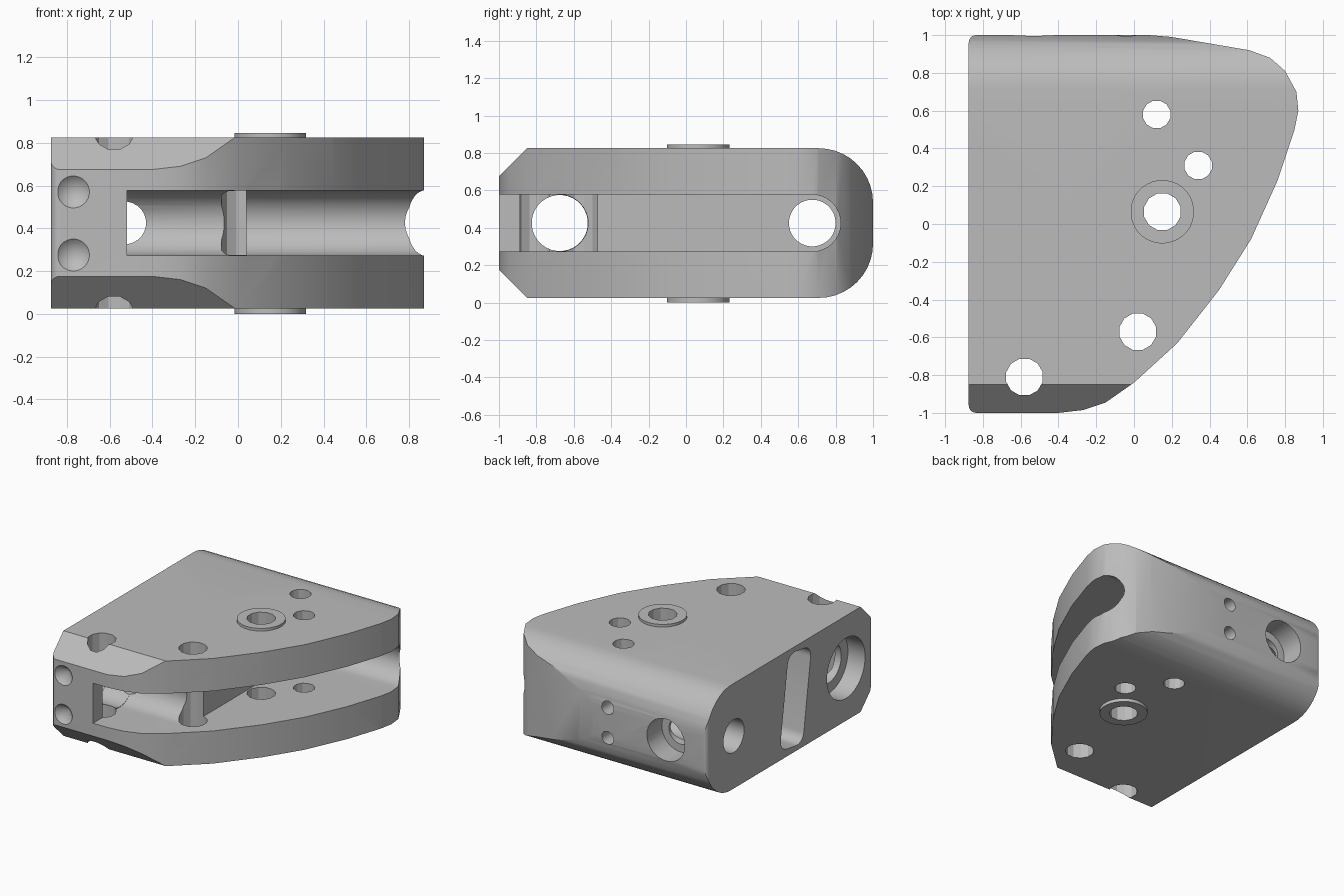
import bpy, bmesh, math

cube = bpy.data.objects.get("Cube")
if cube:
    bpy.data.objects.remove(cube, do_unlink=True)

steel = bpy.data.materials.new("satin grey")
steel.use_nodes = True
GREY = (0.5, 0.5, 0.5, 1)
steel.diffuse_color = GREY
steel.node_tree.nodes["Principled BSDF"].inputs["Base Color"].default_value = GREY

MID = 0.425   # height of the mid plane
BOTTOM, TOP = 0.025, 0.825


def prism(name, points, axis, lo, hi, tip=False):
    """Extrude a 2D outline along an axis, or taper it to a point."""
    place = {"x": lambda u, v, t: (t, u, v),
             "y": lambda u, v, t: (u, t, v),
             "z": lambda u, v, t: (u, v, t)}[axis]
    bm = bmesh.new()
    base = [bm.verts.new(place(u, v, lo)) for u, v in points]
    bm.faces.new(base)
    n = len(points)
    if tip:
        cu = sum(p[0] for p in points) / n
        cv = sum(p[1] for p in points) / n
        apex = bm.verts.new(place(cu, cv, hi))
        for i in range(n):
            bm.faces.new((base[i], base[(i + 1) % n], apex))
    else:
        end = [bm.verts.new(place(u, v, hi)) for u, v in points]
        bm.faces.new(end)
        for i in range(n):
            j = (i + 1) % n
            bm.faces.new((base[i], base[j], end[j], end[i]))
    bmesh.ops.recalc_face_normals(bm, faces=bm.faces)
    mesh = bpy.data.meshes.new(name)
    bm.to_mesh(mesh)
    bm.free()
    mesh.materials.append(steel)
    obj = bpy.data.objects.new(name, mesh)
    bpy.context.collection.objects.link(obj)
    return obj


def arc(u, v, r, start, stop, steps):
    angles = [math.radians(start + (stop - start) * i / steps) for i in range(steps + 1)]
    return [(u + r * math.cos(a), v + r * math.sin(a)) for a in angles]


def circle(u, v, r, n=32):
    return arc(u, v, r, 180 / n, 360 + 180 / n, n)[:-1]


def rounded_slot(u, v, width, height, r, tilt):
    pts = []
    for su, sv, a in ((1, 1, 0), (-1, 1, 90), (-1, -1, 180), (1, -1, 270)):
        pts += arc(su * (width / 2 - r), sv * (height / 2 - r), r, a, a + 90, 6)
    c, s = math.cos(tilt), math.sin(tilt)
    return [(u + p * c - q * s, v + p * s + q * c) for p, q in pts]


def combine(obj, tool, operation="DIFFERENCE"):
    """Apply a boolean and discard the tool."""
    tool.hide_render = True
    mod = obj.modifiers.new("cut", "BOOLEAN")
    mod.operation, mod.solver, mod.object = operation, "EXACT", tool
    bpy.context.view_layer.objects.active = obj
    bpy.ops.object.modifier_apply(modifier=mod.name)
    bpy.data.objects.remove(tool, do_unlink=True)


# Body: plan outline crossed with the chamfered and rounded side profile
plan = (arc(-0.835, 0.96, 0.04, 90, 180, 5) + arc(-0.835, -0.96, 0.04, 180, 270, 5)
        + [(-0.4, -1), (-0.27, -0.985), (-0.15, -0.945), (0, -0.84), (0.23, -0.63),
           (0.45, -0.35), (0.62, -0.08), (0.76, 0.23), (0.85, 0.5), (0.87, 0.6),
           (0.86, 0.7), (0.8, 0.81), (0.72, 0.88), (0.61, 0.92), (0.2, 0.99), (0.08, 1)])
body = prism("body", plan, "z", BOTTOM, TOP)
side = ([(-1.01, 0.185), (-0.85, BOTTOM)]
        + arc(0.71, 0.315, 0.29, -90, 0, 10) + arc(0.71, 0.535, 0.29, 0, 90, 10)
        + [(-0.85, TOP), (-1.01, 0.665)])
combine(body, prism("side_profile", side, "x", -1.2, 1.2), "INTERSECT")

# Open slot: a short step at the front and a deep one on the right
for x, y in ((-0.52, -0.675), (0.04, 0.675)):
    outline = arc(y, MID, 0.152, -90, 90, 16) + [(-1.3, MID + 0.152), (-1.3, MID - 0.152)]
    combine(body, prism("slot", outline, "x", x, 1.3))

# Sideways bores and the wide counterbore
for y, r, end in ((-0.675, 0.15, -0.4), (-0.675, 0.23, -0.73), (0.675, 0.125, 0.2)):
    combine(body, prism("bore", circle(y, MID, r), "x", -1, end))

# Tilted pocket on the flat side
pocket = rounded_slot(-0.07, MID, 0.28, 0.71, 0.08, 0.15)
combine(body, prism("pocket", pocket, "x", -1, -0.57))

# Lengthwise bore, its counterbore and the two small holes at the back
for x, z, r, end in ((-0.53, MID, 0.1, -0.6), (-0.53, MID, 0.16, 0.82),
                     (-0.04, 0.31, 0.05, 0.84), (-0.04, 0.54, 0.05, 0.84)):
    combine(body, prism("back_bore", circle(x, z, r, 24), "y", end, 1.1))

# Conical dimples on the front
for z in (0.275, 0.57):
    combine(body, prism("dimple", circle(-0.77, z, 0.076, 24), "y", -1.001, -0.93, tip=True))

# Upright through holes
for x, y, r in ((0.12, 0.58, 0.075), (0.34, 0.31, 0.075), (0.15, 0.065, 0.1),
                (0.02, -0.57, 0.1), (-0.58, -0.81, 0.1)):
    combine(body, prism("hole", circle(x, y, r, 12), "z", -0.2, 1.2))

# Raised washers above and below the pivot hole
parts = [body]
for name, lo, hi in (("upper_washer", TOP, 0.845), ("lower_washer", 0, BOTTOM)):
    washer = prism(name, circle(0.15, 0.065, 0.168, 32), "z", lo, hi)
    combine(washer, prism("hole", circle(0.15, 0.065, 0.1, 12), "z", -0.2, 1.2))
    parts.append(washer)

for obj in parts:
    bpy.ops.object.select_all(action="DESELECT")
    obj.select_set(True)
    bpy.context.view_layer.objects.active = obj
    bpy.ops.object.shade_smooth_by_angle(angle=math.radians(28))
